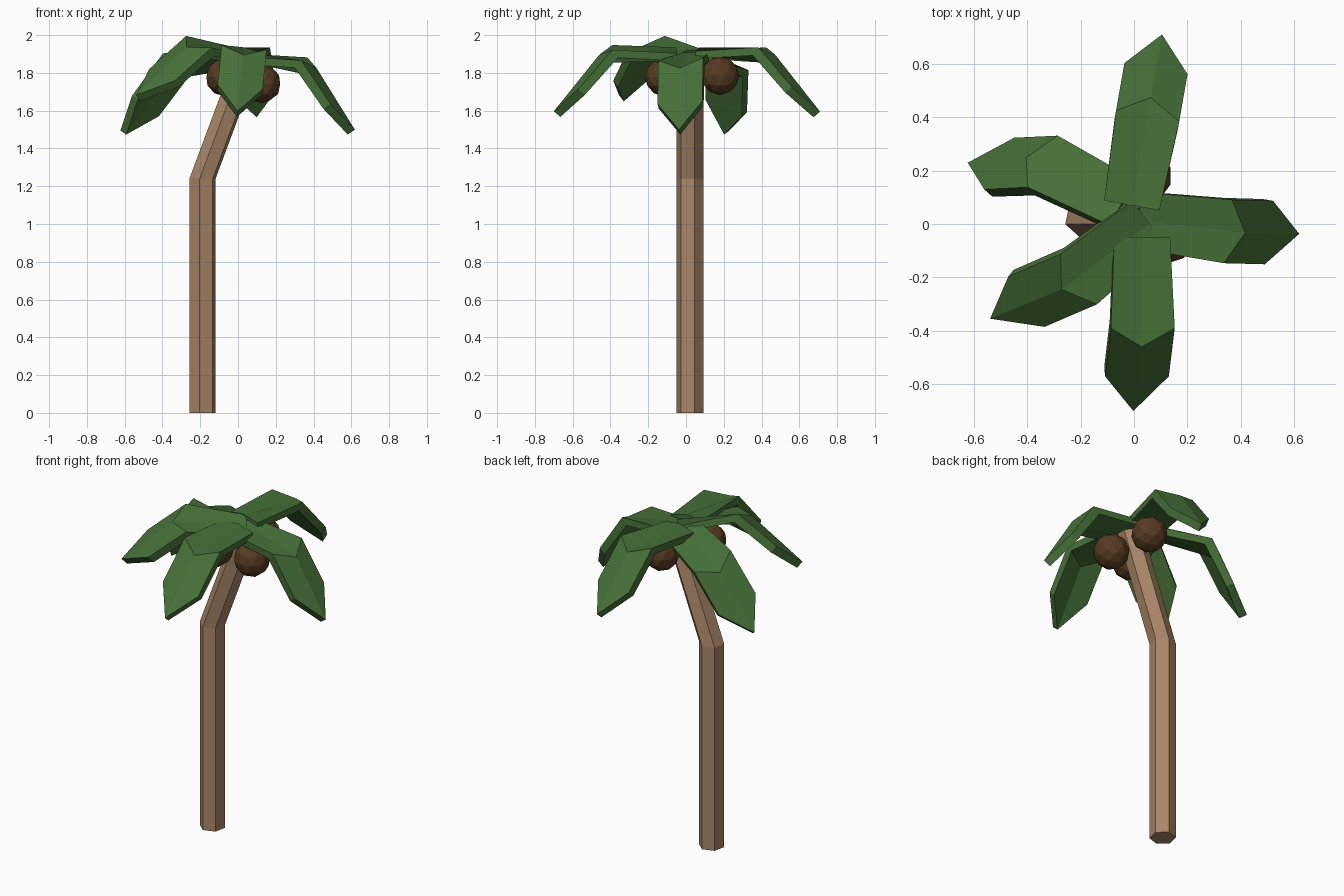
import bpy, bmesh, math
from mathutils import Matrix, Vector

if "Cube" in bpy.data.objects:
    bpy.data.objects.remove(bpy.data.objects["Cube"])


def material(name, rgb):
    m = bpy.data.materials.new(name)
    m.diffuse_color = (*rgb, 1)
    m.use_nodes = True
    m.node_tree.nodes["Principled BSDF"].inputs["Base Color"].default_value = m.diffuse_color
    return m


BARK = material("bark brown", (0.40, 0.24, 0.14))
LEAF = material("leaf green", (0.062, 0.162, 0.04))
NUT = material("coconut brown", (0.095, 0.043, 0.016))


def finish(name, bm, mat):
    bmesh.ops.recalc_face_normals(bm, faces=bm.faces)
    mesh = bpy.data.meshes.new(name)
    bm.to_mesh(mesh)
    bm.free()
    mesh.materials.append(mat)
    ob = bpy.data.objects.new(name, mesh)
    bpy.context.collection.objects.link(ob)
    return ob


# Trunk: hexagonal tube with one bend
def trunk():
    bm = bmesh.new()
    rings = []
    for cx, cz in [(-0.188, 0), (-0.188, 1.24), (0.043, 1.86)]:
        ring = []
        for i in range(6):
            a = math.radians(18 + 60 * i)
            ring.append(bm.verts.new((cx + 0.073 * math.cos(a),
                                      0.022 + 0.073 * math.sin(a), cz)))
        rings.append(ring)
    for lo, hi in zip(rings, rings[1:]):
        for i in range(6):
            j = (i + 1) % 6
            bm.faces.new((lo[i], lo[j], hi[j], hi[i]))
    bm.faces.new(rings[0][::-1])
    bm.faces.new(rings[-1])
    finish("trunk", bm, BARK)


# Frond: folded slab with root, bend and pointed tip rows
# each row: edge (r, half width, z), ridge (r, z), offset to underside (r, z)
ROWS = [((0.04, 0.105, -0.02), (0.04, 0.0), (0.0, -0.04)),
        ((0.38, 0.12, 0.0), (0.45, -0.04), (-0.03, -0.043)),
        ((0.56, 0.12, -0.21), (0.69, -0.34), (-0.035, -0.03))]


def frond(name, origin, yaw, pitch, roll):
    bm = bmesh.new()
    top, low = [], []
    for (er, w, ez), (cr, cz), (dr, dz) in ROWS:
        pts = [Vector((er, w, ez)), Vector((cr, 0, cz)), Vector((er, -w, ez))]
        top.append([bm.verts.new(p) for p in pts])
        low.append([bm.verts.new(p + Vector((dr, 0, dz))) for p in pts])
    for k in range(2):
        for side in (top, low):
            for c in range(2):
                bm.faces.new((side[k][c], side[k + 1][c],
                              side[k + 1][c + 1], side[k][c + 1]))
        for c in (0, 2):
            bm.faces.new((top[k][c], top[k + 1][c], low[k + 1][c], low[k][c]))
    for k in (0, 2):
        for c in range(2):
            bm.faces.new((top[k][c], top[k][c + 1], low[k][c + 1], low[k][c]))
    rad = math.radians
    bm.transform(Matrix.Translation(origin)
                 @ Matrix.Rotation(rad(yaw), 4, 'Z')
                 @ Matrix.Rotation(rad(pitch), 4, 'Y')
                 @ Matrix.Rotation(rad(roll), 4, 'X'))
    finish(name, bm, LEAF)


# Coconut: faceted ball
def coconut(name, pos):
    bm = bmesh.new()
    bmesh.ops.create_icosphere(bm, subdivisions=2, radius=0.102,
                               matrix=Matrix.Translation(pos))
    finish(name, bm, NUT)


trunk()
frond("frond_right", (-0.023, 0.018, 1.92), -7, 7, 4)
frond("frond_back", (-0.015, 0.03, 1.935), 80, 0, 0)
frond("frond_back_left", (-0.005, 0.07, 1.925), 154, 10, 22)
frond("frond_front_left", (0.09, 0.025, 1.912), 218, -8, -15)
frond("frond_front", (0.033, -0.01, 1.935), -90, 0, -6)
coconut("coconut_back", (0.04, 0.18, 1.785))
coconut("coconut_right", (0.126, -0.045, 1.742))
coconut("coconut_front_left", (-0.07, -0.117, 1.778))
